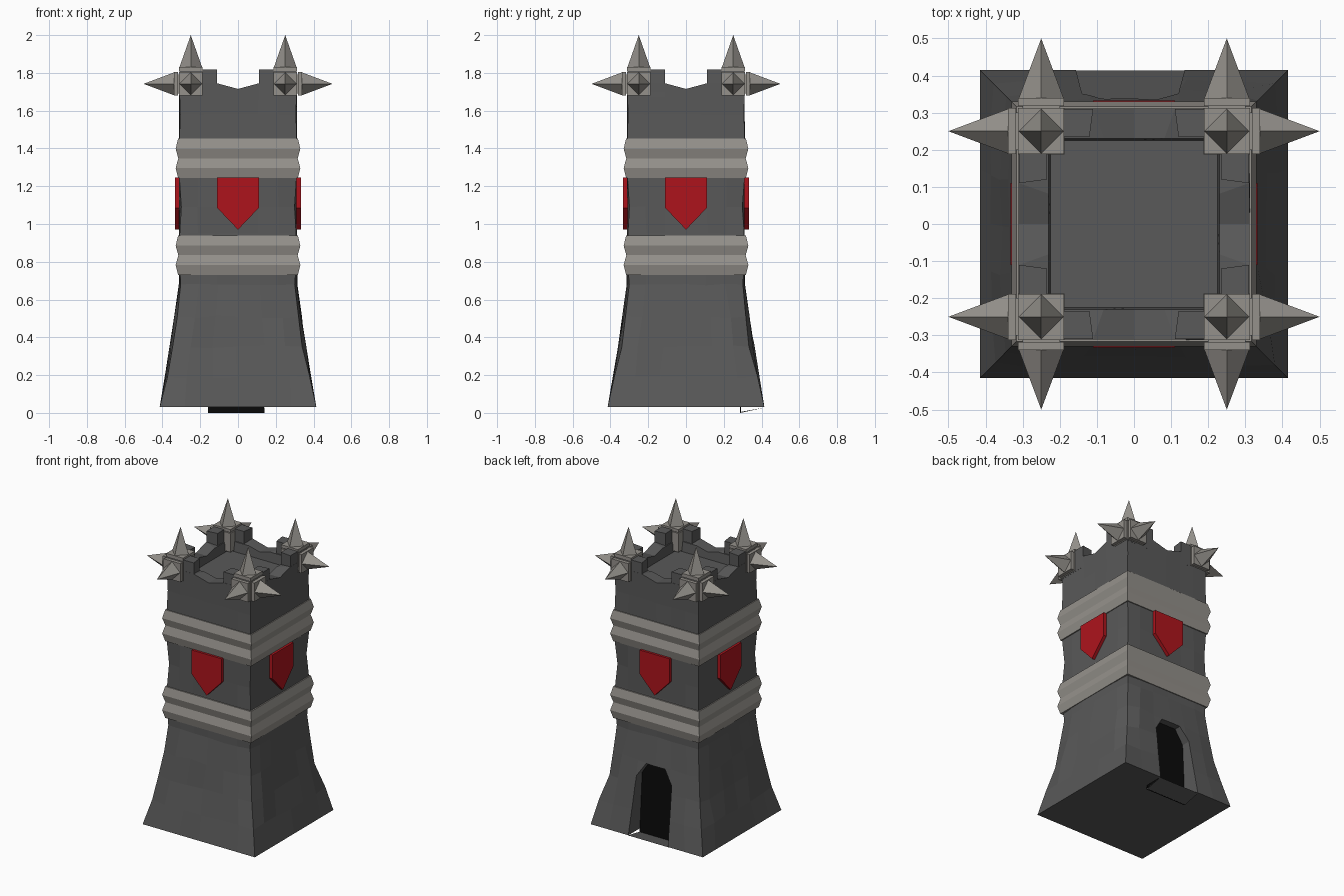
import bpy, bmesh, math, random
from mathutils import Vector, Matrix

if "Cube" in bpy.data.objects:
    bpy.data.objects.remove(bpy.data.objects["Cube"])

random.seed(4)


def material(name, rgb):
    m = bpy.data.materials.new(name)
    m.diffuse_color = (*rgb, 1)
    m.use_nodes = True
    m.node_tree.nodes["Principled BSDF"].inputs["Base Color"].default_value = m.diffuse_color
    return m


STONE = material("dark_stone", (0.1, 0.1, 0.1))
TRIM = material("pale_trim", (0.30, 0.285, 0.26))
RED = material("red_enamel", (0.42, 0.007, 0.012))
BLACK = material("door_shadow", (0.003, 0.003, 0.003))


def loft(bm, rings, caps=True):
    """Skin a stack of equal-length point rings."""
    rows = [[bm.verts.new(p) for p in r] for r in rings]
    n = len(rows[0])
    for a, b in zip(rows, rows[1:]):
        for i in range(n):
            j = (i + 1) % n
            bm.faces.new((a[i], a[j], b[j], b[i]))
    if caps:
        bm.faces.new(rows[0][::-1])
        bm.faces.new(rows[-1])
    return rows


def finish(bm, name, mat):
    bmesh.ops.recalc_face_normals(bm, faces=bm.faces[:])
    me = bpy.data.meshes.new(name)
    bm.to_mesh(me)
    bm.free()
    me.materials.append(mat)
    ob = bpy.data.objects.new(name, me)
    bpy.context.collection.objects.link(ob)
    return ob


def box(bm, lo, hi):
    c = [(0, 0), (1, 0), (1, 1), (0, 1)]
    loft(bm, [[((lo[0], hi[0])[i], (lo[1], hi[1])[j], z) for i, j in c]
              for z in (lo[2], hi[2])])


def square(w, z):
    return [(-w, -w, z), (w, -w, z), (w, w, z), (-w, w, z)]


# Tower body: square rings with uneven stone faces and worn corners
U = [-1, -0.68, -0.355, 0, 0.355, 0.68]


def body_ring(w, z, rough=0.0, chip=0.0, dip=0.0):
    pts = []
    for k in range(4):
        rot = Matrix.Rotation(k * math.pi / 2, 3, 'Z')
        for u in U:
            if u == -1:
                c = w - chip * random.uniform(0.6, 1.2)
                p = Vector((-c, -c, z))
            else:
                p = Vector((u * w + random.uniform(-1, 1) * rough * 1.5,
                            -w + random.uniform(-0.3, 1) * rough,
                            z + random.uniform(-1, 1) * rough))
                if u == 0:
                    p.z -= dip
            pts.append(rot @ p)
    return pts


bm = bmesh.new()
loft(bm, [body_ring(0.415, 0.03),
          body_ring(0.387, 0.19, 0.007, 0.012),
          body_ring(0.361, 0.35, 0.008, 0.024),
          body_ring(0.337, 0.51, 0.008, 0.018),
          body_ring(0.314, 0.68, 0.005, 0.012),
          body_ring(0.312, 0.84),
          body_ring(0.311, 0.95, 0.003, 0.003),
          body_ring(0.311, 1.09, 0.003, 0.012),
          body_ring(0.312, 1.24, 0.003, 0.003),
          body_ring(0.312, 1.40),
          body_ring(0.311, 1.58, 0.004, 0.006),
          body_ring(0.311, 1.745, dip=0.03),
          body_ring(0.230, 1.735, dip=0.02),
          body_ring(0.225, 1.67)])
body = finish(bm, "tower_body", STONE)

# Doorway in the back wall
ARCH = [(0.14, 0.0), (0.12, 0.41), (0.06, 0.5), (-0.08, 0.5),
        (-0.14, 0.41), (-0.16, 0.0)]
bm = bmesh.new()
loft(bm, [[(x, y, z if z else -0.05) for x, z in ARCH] for y in (0.288, 0.5)])
cutter = finish(bm, "doorway_cutter", BLACK)
cutter.hide_render = True
mod = body.modifiers.new("doorway", 'BOOLEAN')
mod.operation, mod.solver, mod.object = 'DIFFERENCE', 'EXACT', cutter
bpy.context.view_layer.objects.active = body
bpy.ops.object.modifier_apply(modifier=mod.name)
bpy.data.objects.remove(cutter)
while len(body.data.materials) > 1:
    body.data.materials.pop()
for p in body.data.polygons:
    p.material_index = 0

# Dark door panel and sloping threshold
bm = bmesh.new()
loft(bm, [[(x, y, z) for x, z in ARCH] for y in (0.286, 0.292)])
finish(bm, "door_panel", BLACK)
bm = bmesh.new()
loft(bm, [[(x, 0.288, 0.0), (x, 0.414, 0.028), (x, 0.288, 0.005)]
          for x in (-0.16, 0.14)])
finish(bm, "door_threshold", STONE)

# Corner merlons
bm = bmesh.new()
ELL = [(0.31, 0.31), (0.11, 0.31), (0.12, 0.235), (0.235, 0.235),
       (0.235, 0.12), (0.31, 0.11)]
for sx in (-1, 1):
    for sy in (-1, 1):
        loft(bm, [[(sx * x, sy * y, z) for x, y in ELL] for z in (1.67, 1.818)])
finish(bm, "corner_merlons", STONE)

# Double-ridged bands
BAND = [(0.30, 0), (0.317, 0), (0.330, 0.053), (0.316, 0.105),
        (0.330, 0.155), (0.317, 0.21), (0.30, 0.21)]
for name, z0 in (("lower_band", 0.73), ("upper_band", 1.243)):
    bm = bmesh.new()
    rows = loft(bm, [square(w, z0 + z) for w, z in BAND], caps=False)
    for i in range(4):
        j = (i + 1) % 4
        bm.faces.new((rows[-1][i], rows[-1][j], rows[0][j], rows[0][i]))
    finish(bm, name, TRIM)

# Shield on each wall
SHIELD = [(-0.11, 1.245), (-0.11, 1.085), (0, 0.97), (0.11, 1.085), (0.11, 1.245)]
for k, side in enumerate(("front", "right", "back", "left")):
    bm = bmesh.new()
    loft(bm, [[(x, y, z) for x, z in SHIELD] for y in (-0.333, -0.30)])
    bm.transform(Matrix.Rotation(k * math.pi / 2, 4, 'Z'))
    finish(bm, side + "_shield", RED)

# Spiked corner blocks: core, three collars and three four-sided spikes
C = Vector((0.25, 0.255, 1.742))
C.y = 0.25


def spike(bm, axis, base, tip, r=0.06):
    a, b = [Vector([float(i == (axis + s) % 3) for i in range(3)]) for s in (1, 2)]
    o, t = C.copy(), C.copy()
    o[axis], t[axis] = base, tip
    ring = [bm.verts.new(o + d * r) for d in (a, b, -a, -b)]
    apex = bm.verts.new(t)
    for i in range(4):
        bm.faces.new((ring[i], ring[(i + 1) % 4], apex))
    bm.faces.new(ring[::-1])


for sx, sy, name in ((-1, -1, "front_left"), (1, -1, "front_right"),
                     (1, 1, "back_right"), (-1, 1, "back_left")):
    bm = bmesh.new()
    box(bm, C - Vector((0.063,) * 3), C + Vector((0.063,) * 3))
    for axis, start, end, tip in ((0, 0.318, 0.34, 0.5), (1, 0.318, 0.34, 0.5),
                                  (2, 1.81, 1.83, 2.0)):
        lo, hi = C - Vector((0.062,) * 3), C + Vector((0.062,) * 3)
        lo[axis], hi[axis] = start, end
        box(bm, lo, hi)
        # narrow neck joining collar to core
        lo, hi = C - Vector((0.05,) * 3), C + Vector((0.05,) * 3)
        lo[axis], hi[axis] = C[axis], end - 0.005
        box(bm, lo, hi)
        spike(bm, axis, end, tip)
    bm.transform(Matrix.Diagonal((sx, sy, 1, 1)))
    finish(bm, name + "_spikes", TRIM)
